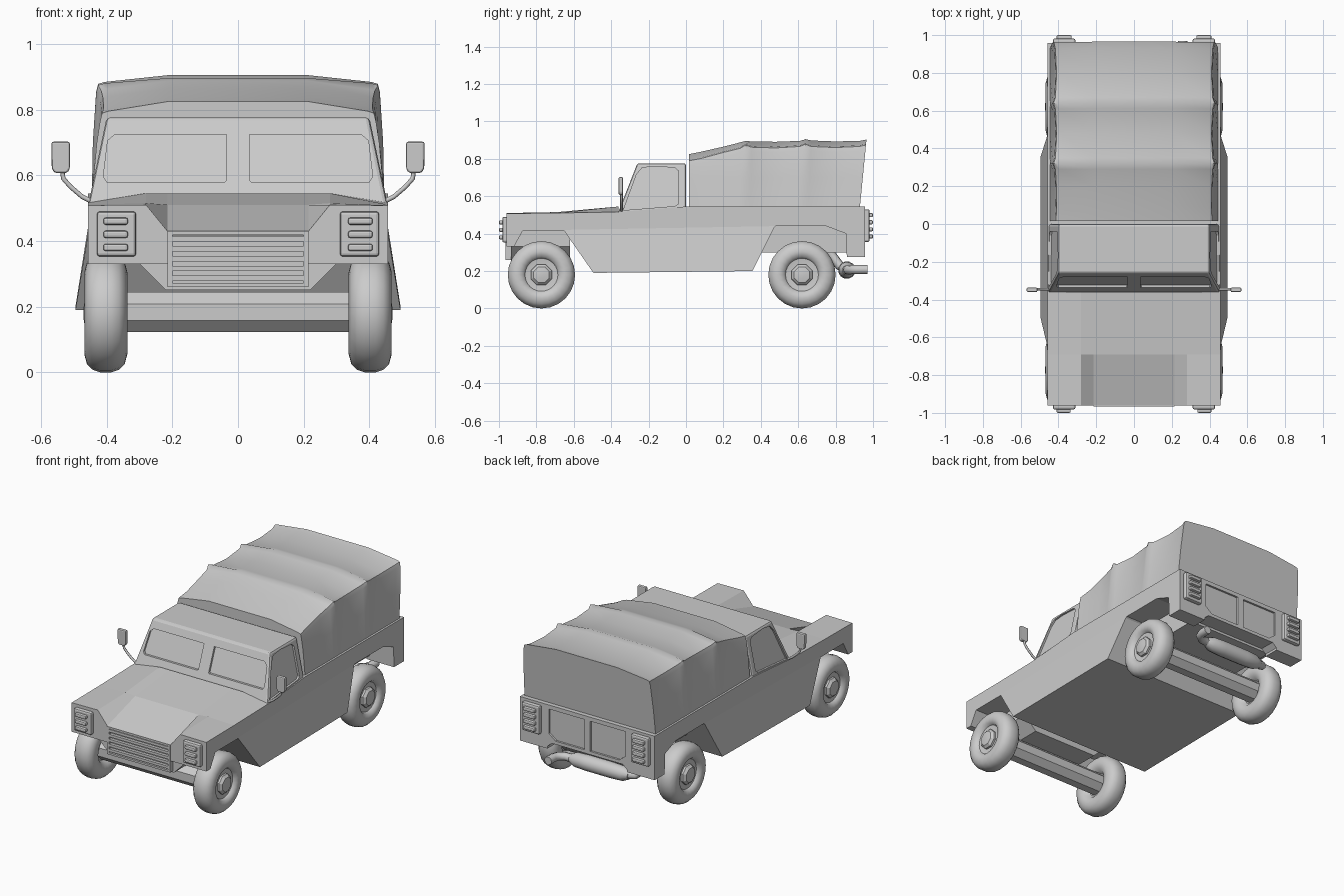
import bpy, bmesh, math
from mathutils import Vector


def loft(name, sections, smooth=None, bevel=0, mirror=False):
    """Closed solid through rings of equal point count."""
    bm = bmesh.new()
    rings = [[bm.verts.new(p) for p in s] for s in sections]
    n = len(rings[0])
    for a, b in zip(rings, rings[1:]):
        for i in range(n):
            bm.faces.new((a[i], a[(i + 1) % n], b[(i + 1) % n], b[i]))
    bm.faces.new(rings[0])
    bm.faces.new(rings[-1])
    bmesh.ops.recalc_face_normals(bm, faces=bm.faces)
    me = bpy.data.meshes.new(name)
    bm.to_mesh(me)
    bm.free()
    ob = bpy.data.objects.new(name, me)
    bpy.context.collection.objects.link(ob)
    if smooth:
        me.shade_smooth()
        me.set_sharp_from_angle(angle=math.radians(smooth))
    if bevel:
        m = ob.modifiers.new("bevel", "BEVEL")
        m.width, m.segments = bevel, 2
    if mirror:
        ob.modifiers.new("mirror", "MIRROR")
    return ob


def box(name, lo, hi, **kw):
    (x0, y0, z0), (x1, y1, z1) = lo, hi
    ring = lambda z: [(x0, y0, z), (x1, y0, z), (x1, y1, z), (x0, y1, z)]
    return loft(name, [ring(z0), ring(z1)], **kw)


def prism_x(name, yz, x0, x1, **kw):
    return loft(name, [[(x, y, z) for y, z in yz] for x in (x0, x1)], **kw)


def prism_y(name, xz, y0, y1, **kw):
    return loft(name, [[(x, y, z) for x, z in xz] for y in (y0, y1)], **kw)


def revolve_x(name, profile, y, z, n, turn=0.5, **kw):
    """profile: (x, radius) pairs around an axis parallel to x."""
    ang = [2 * math.pi * (i + turn) / n for i in range(n)]
    return loft(name, [[(x, y + r * math.sin(a), z - r * math.cos(a)) for a in ang]
                       for x, r in profile], **kw)


def tube(name, pts, r, mirror=False):
    cu = bpy.data.curves.new(name, "CURVE")
    cu.dimensions = "3D"
    cu.bevel_depth, cu.bevel_resolution, cu.use_fill_caps = r, 2, True
    sp = cu.splines.new("POLY")
    sp.points.add(len(pts) - 1)
    for p, c in zip(sp.points, pts):
        p.co = (*c, 1)
    ob = bpy.data.objects.new(name, cu)
    bpy.context.collection.objects.link(ob)
    bpy.ops.object.select_all(action="DESELECT")
    ob.select_set(True)
    bpy.context.view_layer.objects.active = ob
    bpy.ops.object.convert(target="MESH")
    ob = bpy.context.object
    if mirror:
        ob.modifiers.new("mirror", "MIRROR")
    return ob


def cut(ob, cutter):
    cutter.hide_render = True
    cutter.hide_set(True)
    m = ob.modifiers.new("cut", "BOOLEAN")
    m.operation, m.solver, m.object = "DIFFERENCE", "EXACT", cutter


# hood with sunken sloping nose between the fenders
def hood_section(y, side, mid, centre):
    half = [(0.457, 0.415), (0.457, side), (0.28, mid), (0.215, centre)]
    return [(x, y, z) for x, z in half] + [(-x, y, z) for x, z in reversed(half)]


loft("hood", [hood_section(-0.96, 0.508, 0.51, 0.43),
              hood_section(-0.69, 0.51, 0.515, 0.51),
              hood_section(-0.36, 0.516, 0.545, 0.545)])

# fender noses, grille surround and grille
prism_x("front_fender_nose", [(-0.96, 0.33), (-0.96, 0.42), (-0.87, 0.42), (-0.92, 0.33)],
        0.215, 0.457, mirror=True)
prism_y("nose_plate", [(-0.3, 0.33), (-0.22, 0.25), (0.22, 0.25), (0.3, 0.33),
                       (0.3, 0.42), (-0.3, 0.42)], -0.935, -0.62)
grille = box("grille", (-0.215, -0.965, 0.26), (0.215, -0.9, 0.43))
cut(grille, box("grille_opening", (-0.2, -1, 0.272), (0.2, -0.945, 0.418)))
for i in range(5):
    z = 0.286 + i * 0.03
    box("grille_bar", (-0.2, -0.963, z - 0.008), (0.2, -0.94, z + 0.008))

# tub with rear overhang and wheel arch
tub = prism_x("body_tub", [(-0.36, 0.415), (-0.36, 0.516), (0.0, 0.545), (0.957, 0.545),
                           (0.957, 0.275), (0.86, 0.275), (0.855, 0.4), (0.75, 0.44),
                           (0.48, 0.44), (0.45, 0.415)], -0.457, 0.457)
cut(tub, prism_y("tailgate_gap", [(-0.27, 0.2), (0.27, 0.2), (0.27, 0.29), (0.24, 0.315),
                                  (-0.24, 0.315), (-0.27, 0.29)], 0.8, 1.0))
for s in (-1, 1):
    cut(tub, prism_y("tailgate_recess", [(s * x, z) for x, z in (
        (0.02, 0.335), (0.215, 0.335), (0.26, 0.37), (0.26, 0.52), (0.02, 0.52))], 0.945, 1.0))

# flared lower sides and floor, inner frame over the wheels
loft("flared_skirt", [
    [(-0.495, -0.495, 0.19), (0.495, -0.495, 0.19), (0.495, 0.355, 0.2), (-0.495, 0.355, 0.2)],
    [(-0.457, -0.655, 0.42), (0.457, -0.655, 0.42), (0.457, 0.475, 0.44), (-0.457, 0.475, 0.44)]])
box("rear_inner_frame", (-0.29, 0.35, 0.3), (0.29, 0.86, 0.45))

# cab with recessed windows
cab = loft("cab", [
    [(-0.458, -0.368, 0.5), (0.458, -0.368, 0.5), (0.458, 0.0, 0.5), (-0.458, 0.0, 0.5)],
    [(-0.40, -0.26, 0.776), (0.40, -0.26, 0.776), (0.40, 0.0, 0.776), (-0.40, 0.0, 0.776)]],
    bevel=0.012)
screen = [(0.035, 0.585), (0.04, 0.58), (0.40, 0.58), (0.41, 0.595), (0.397, 0.705),
          (0.375, 0.724), (0.035, 0.724)]
side = [(-0.335, 0.525), (-0.265, 0.715), (-0.235, 0.752), (-0.17, 0.76), (-0.06, 0.752),
        (-0.04, 0.735), (-0.04, 0.56), (-0.06, 0.547)]
for s in (-1, 1):
    cut(cab, loft("windscreen_recess", [
        [(s * x, -0.36 + (z - 0.52) * 0.391 + d, z) for x, z in screen] for d in (-0.05, 0.014)]))
    cut(cab, loft("side_window_recess", [
        [(s * (0.454 - (z - 0.52) * 0.21 + d), y, z) for y, z in side] for d in (0.05, -0.012)]))

# canvas cover sagging between its hoops: y, half width, corner z, crown z
hoops = [(0.015, 0.42, 0.795, 0.825), (0.09, 0.415, 0.81, 0.84), (0.2, 0.417, 0.84, 0.865),
         (0.29, 0.422, 0.862, 0.888), (0.32, 0.432, 0.88, 0.896), (0.35, 0.422, 0.868, 0.893),
         (0.48, 0.415, 0.864, 0.891), (0.61, 0.422, 0.872, 0.896), (0.64, 0.432, 0.884, 0.905),
         (0.67, 0.422, 0.872, 0.898), (0.8, 0.416, 0.866, 0.893), (0.93, 0.422, 0.872, 0.896),
         (0.965, 0.43, 0.88, 0.903)]


def canvas_section(y, w, zc, zt):
    half = [(0.445, 0.54), (w + 0.01, 0.7), (w, zc - 0.03), (w - 0.006, zc - 0.006),
            (w - 0.025, zc), (0.21, zt)]
    lean = lambda z: y - 0.035 * (y / 0.965) ** 2 * (zt - z) / 0.36
    return ([(x, lean(z), z) for x, z in half]
            + [(-x, lean(z), z) for x, z in reversed(half)])


loft("canvas_cover", [canvas_section(*h) for h in hoops], smooth=40)

# head and tail lamp clusters
box("headlamp_plate", (0.31, -0.982, 0.352), (0.43, -0.95, 0.49), bevel=0.01, mirror=True)
for z in (0.46, 0.42, 0.38):
    box("headlamp_bar", (0.335, -1.0, z - 0.011), (0.41, -0.97, z + 0.011),
        bevel=0.007, mirror=True)
box("taillamp_plate", (0.31, 0.95, 0.355), (0.43, 0.982, 0.53), bevel=0.01, mirror=True)
for i in range(4):
    z = 0.385 + i * 0.038
    box("taillamp_bar", (0.33, 0.97, z - 0.011), (0.41, 1.0, z + 0.011),
        bevel=0.007, mirror=True)

# wheels, hubs and axles
tyre = [(0.372, 0.07), (0.345, 0.09), (0.337, 0.125), (0.345, 0.155), (0.362, 0.172),
        (0.385, 0.18), (0.42, 0.18), (0.443, 0.172), (0.46, 0.155), (0.468, 0.125),
        (0.46, 0.098), (0.443, 0.088), (0.44, 0.07)]
hub = [(0.36, 0.062), (0.452, 0.06), (0.466, 0.045), (0.47, 0.02)]
for y in (-0.773, 0.62):
    revolve_x("tyre", tyre, y, 0.18, 24, turn=0, smooth=50, mirror=True)
    revolve_x("hub", hub, y, 0.18, 8, smooth=30, mirror=True)
    revolve_x("axle", [(-0.38, 0.066), (0.38, 0.066)], y, 0.183, 8)

# wing mirrors on bent arms
tube("mirror_arm", [(0.445, -0.345, 0.52), (0.475, -0.345, 0.535), (0.51, -0.345, 0.565),
                    (0.532, -0.345, 0.59), (0.537, -0.345, 0.625)], 0.007, mirror=True)
prism_y("wing_mirror", [(0.52, 0.607), (0.558, 0.607), (0.567, 0.62), (0.568, 0.702),
                        (0.512, 0.702), (0.512, 0.62)], -0.36, -0.337, bevel=0.006, mirror=True)

# exhaust: silencer across the rear with tail pipe
revolve_x("silencer", [(-0.22, 0.025), (-0.18, 0.043), (-0.1, 0.047), (0.06, 0.047),
                       (0.14, 0.043), (0.18, 0.025)], 0.86, 0.205, 12, smooth=40)
tube("tail_pipe", [(0.15, 0.86, 0.205), (0.215, 0.865, 0.207), (0.248, 0.89, 0.208),
                   (0.258, 0.92, 0.208), (0.258, 0.97, 0.208)], 0.025)
tube("exhaust_pipe", [(-0.2, 0.86, 0.205), (-0.25, 0.85, 0.21), (-0.27, 0.82, 0.23),
                      (-0.27, 0.76, 0.31)], 0.025)
